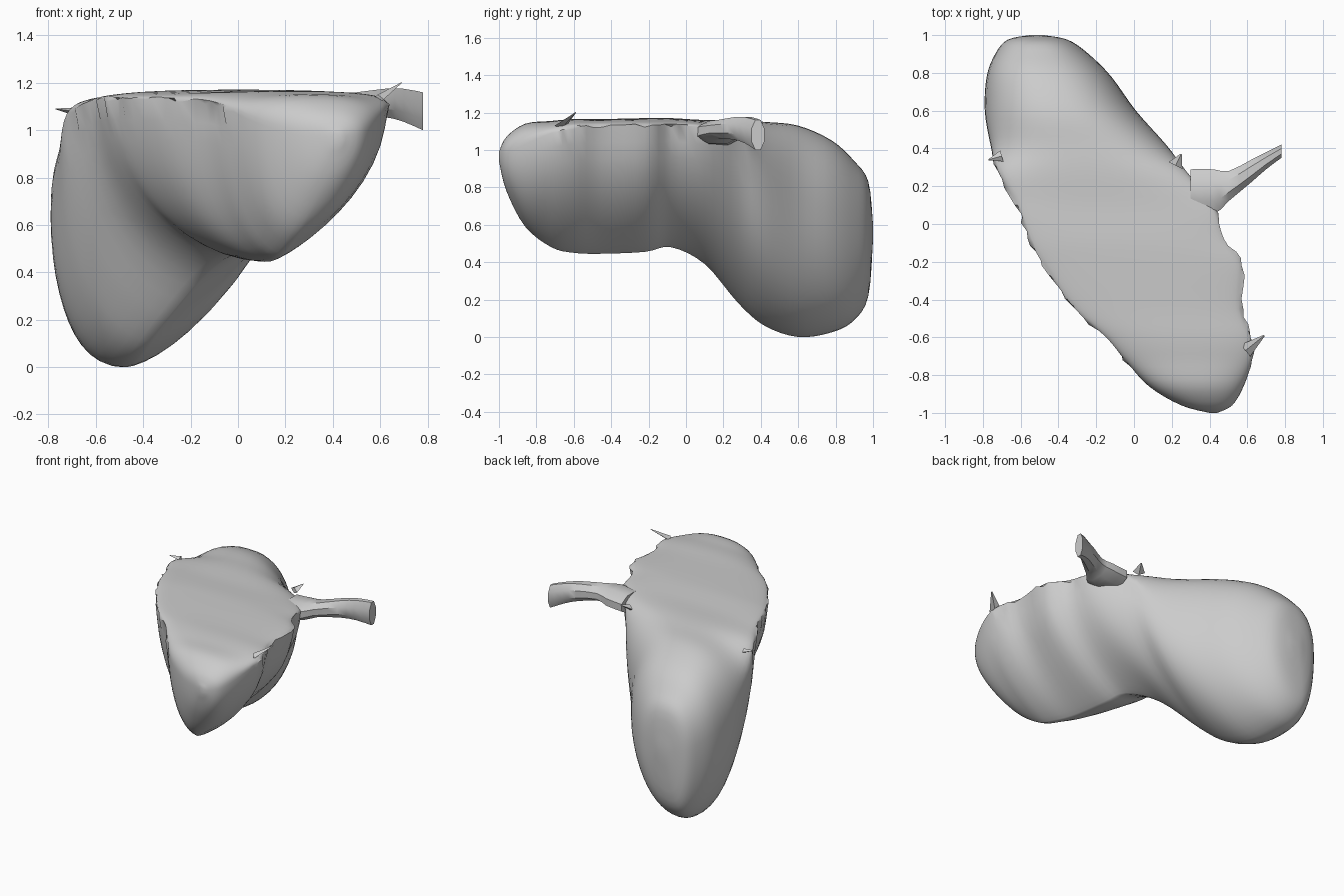
import bpy
import bmesh
import math
import random
from mathutils import Vector

random.seed(4)
if "Cube" in bpy.data.objects:
    bpy.data.objects.remove(bpy.data.objects["Cube"], do_unlink=True)

grey = bpy.data.materials.new("plain grey")
grey.use_nodes = True
colour = (0.6, 0.6, 0.6, 1)
grey.diffuse_color = colour
grey.node_tree.nodes["Principled BSDF"].inputs["Base Color"].default_value = colour


def smooth_rows(rows, steps):
    """Catmull-Rom interpolation between rows of section measurements."""
    rows = [Vector(r) for r in rows]
    result = []
    for i in range(len(rows) - 1):
        a, b = rows[max(i - 1, 0)], rows[i]
        c, d = rows[i + 1], rows[min(i + 2, len(rows) - 1)]
        for k in range(steps):
            t = k / steps
            result.append(b + (c - a) * (t / 2)
                          + (a * 2 - b * 5 + c * 4 - d) * (t * t / 2)
                          + (b * 3 - a - c * 3 + d) * (t ** 3 / 2))
    return result + [rows[-1]]


def loft(name, rings, angle):
    """Skin closed rings of points and cap both ends."""
    bm = bmesh.new()
    loops = [[bm.verts.new(p) for p in ring] for ring in rings]
    count = len(loops[0])
    for a, b in zip(loops, loops[1:]):
        for i in range(count):
            j = (i + 1) % count
            bm.faces.new((a[i], a[j], b[j], b[i]))
    bm.faces.new(loops[0])
    bm.faces.new(loops[-1])
    bmesh.ops.recalc_face_normals(bm, faces=bm.faces)
    mesh = bpy.data.meshes.new(name)
    bm.to_mesh(mesh)
    bm.free()
    mesh.materials.append(grey)
    obj = bpy.data.objects.new(name, mesh)
    bpy.context.collection.objects.link(obj)
    bpy.ops.object.select_all(action="DESELECT")
    obj.select_set(True)
    bpy.context.view_layer.objects.active = obj
    bpy.ops.object.shade_smooth_by_angle(angle=math.radians(angle))
    return obj


def clamp(v):
    return min(max(v, 0), 1)


def body_ring(row, count=48):
    """Flat-topped section: round at the back, tapering to a keel in front."""
    y, left, right, keel, low, wide, top = row
    front = clamp((0.9 - y) / 0.6) * clamp((y + 1) / 0.25)
    flare = 1 + 0.75 * front
    taper = 0.75 + 0.4 * front
    torn = clamp((0.4 - y) / 0.1) * clamp((y + 0.8) / 0.1)
    points = []
    for i in range(count):
        angle = 2 * math.pi * i / count
        c, s = math.cos(angle), math.sin(angle)
        if s < -1e-6:
            reach = abs(c) ** (flare if c > 0 else taper)
            z = wide + (wide - low) * s
            x = keel + reach * ((right - keel) if c > 0 else (left - keel))
        else:
            middle = (left + right) / 2
            x = middle + (right - left) / 2 * math.copysign(abs(c) ** 0.85, c)
            z = wide + (top - wide) * max(s, 0) ** 0.8
        # ragged rim
        if abs(s) < 0.1:
            x += torn * random.uniform(-0.015, 0.015)
            z += torn * random.uniform(-0.01, 0.01)
        points.append((x, y, z))
    return points


# Body: y, left, right, keel x, lowest z, widest z, top z
sections = [
    (1.0, -0.55, -0.48, -0.52, 0.52, 0.56, 0.6),
    (0.975, -0.67, -0.35, -0.56, 0.22, 0.55, 0.83),
    (0.9, -0.735, -0.24, -0.55, 0.09, 0.57, 0.94),
    (0.78, -0.78, -0.12, -0.52, 0.025, 0.6, 1.05),
    (0.6, -0.79, 0.01, -0.47, 0.0, 0.66, 1.13),
    (0.42, -0.76, 0.17, -0.41, 0.06, 0.84, 1.15),
    (0.28, -0.725, 0.28, -0.32, 0.18, 1.05, 1.16),
    (0.1, -0.62, 0.42, -0.14, 0.39, 1.12, 1.16),
    (-0.08, -0.555, 0.48, -0.01, 0.48, 1.13, 1.17),
    (-0.22, -0.48, 0.57, 0.05, 0.455, 1.13, 1.17),
    (-0.45, -0.315, 0.565, 0.1, 0.445, 1.13, 1.165),
    (-0.6, -0.15, 0.62, 0.15, 0.45, 1.12, 1.165),
    (-0.72, -0.05, 0.625, 0.19, 0.48, 1.09, 1.155),
    (-0.86, 0.08, 0.58, 0.26, 0.59, 1.03, 1.14),
    (-0.96, 0.25, 0.52, 0.36, 0.78, 0.98, 1.07),
    (-1.0, 0.4, 0.44, 0.42, 0.94, 0.96, 0.99),
]
loft("body", [body_ring(r) for r in smooth_rows(sections, 4)], 45)

# Side stalk: x, centre y, half width, centre z, half height
stalk = [
    (0.3, 0.18, 0.11, 1.085, 0.06),
    (0.42, 0.17, 0.12, 1.095, 0.06),
    (0.5, 0.2, 0.08, 1.11, 0.05),
    (0.62, 0.28, 0.06, 1.115, 0.06),
    (0.7, 0.335, 0.045, 1.105, 0.07),
    (0.78, 0.385, 0.035, 1.08, 0.08),
]
stalk_rings = []
for x, y, half_y, z, half_z in smooth_rows(stalk, 2):
    ring = []
    for i in range(8):
        a = math.tau * (i + 0.5) / 8
        ring.append((x, y + 1.08 * half_y * math.cos(a), z + 1.08 * half_z * math.sin(a)))
    stalk_rings.append(ring)
loft("side_stalk", stalk_rings, 35)

# Small torn points on the rim: base, tip, thickness
for name, base, tip, size in [
    ("front_barb", (0.59, -0.67, 1.13), (0.69, -0.59, 1.2), 0.04),
    ("back_barb", (0.22, 0.31, 1.12), (0.25, 0.37, 1.15), 0.04),
    ("side_barb", (-0.7, 0.36, 1.08), (-0.77, 0.34, 1.09), 0.03),
]:
    base, tip = Vector(base), Vector(tip)
    across = (tip - base).cross(Vector((0, 0, 1))).normalized() * size
    up = Vector((0, 0, size / 2))
    rings = [[p + across * k, p + up * k, p - across * k, p - up * k]
             for p, k in ((base, 1), (tip, 0.1))]
    loft(name, rings, 20)
